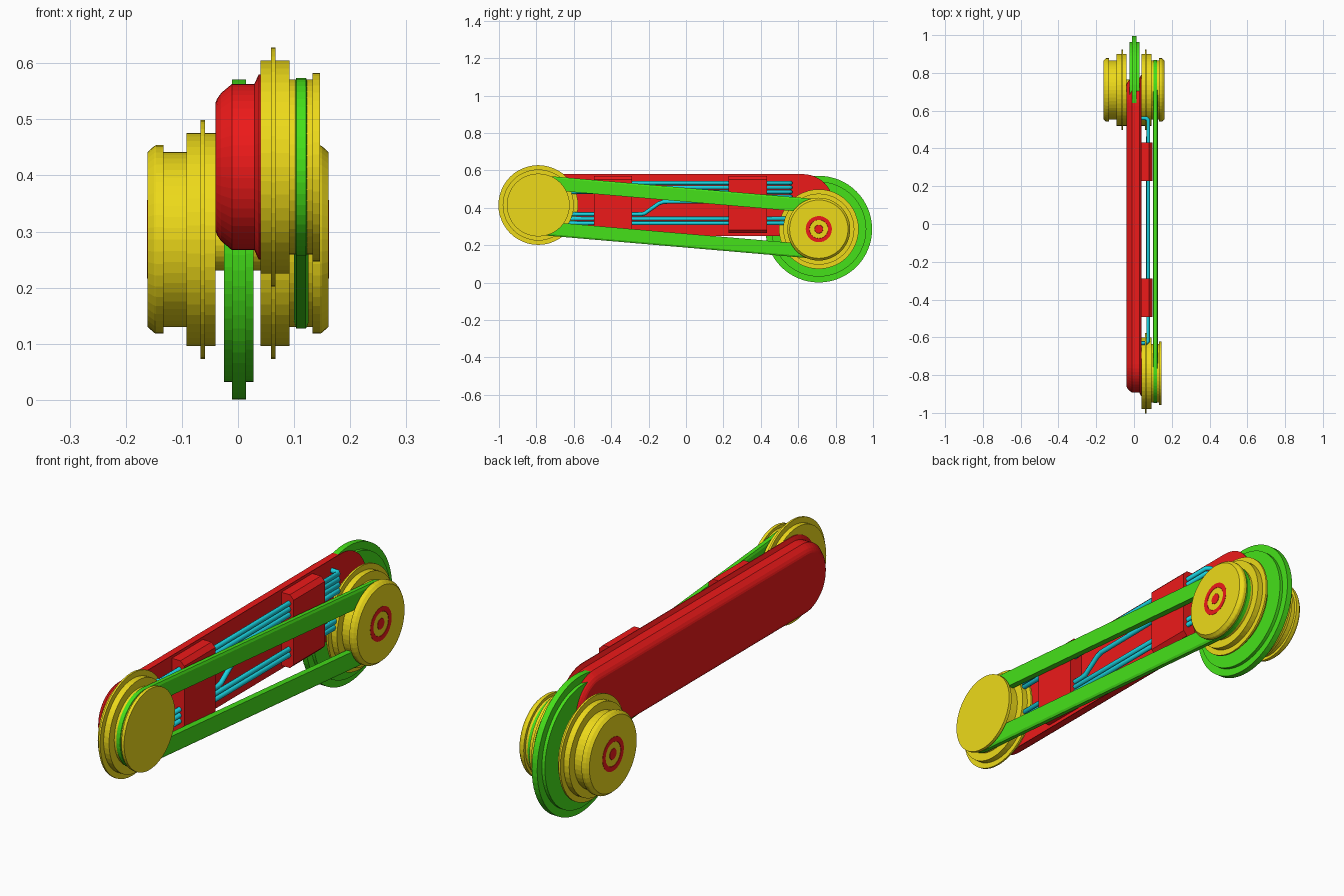
import bpy, bmesh
from math import sin, cos, pi, atan2
from mathutils import Vector

if "Cube" in bpy.data.objects:
    bpy.data.objects.remove(bpy.data.objects["Cube"])


def material(name, rgb):
    m = bpy.data.materials.new(name)
    m.diffuse_color = (*rgb, 1)
    m.use_nodes = True
    m.node_tree.nodes["Principled BSDF"].inputs["Base Color"].default_value = m.diffuse_color
    return m


RED = material("red", (0.85, 0.01, 0.01))
YELLOW = material("yellow", (0.85, 0.7, 0.01))
GREEN = material("green", (0.06, 0.75, 0.01))
CYAN = material("cyan", (0.01, 0.65, 0.75))

FRONT = (-0.79, 0.415)   # pulley centres as (y, z)
REAR = (0.71, 0.286)


def finish(name, bm, mat):
    bmesh.ops.recalc_face_normals(bm, faces=bm.faces[:])
    me = bpy.data.meshes.new(name)
    bm.to_mesh(me)
    bm.free()
    ob = bpy.data.objects.new(name, me)
    me.materials.append(mat)
    bpy.context.collection.objects.link(ob)
    return ob


def sweep(name, mat, c0, c1, profile, loop=False, half=24):
    """Carry an (x, radius) profile round two centres; equal centres give a turned part."""
    a = atan2(c1[1] - c0[1], c1[0] - c0[0])
    bm = bmesh.new()
    rings = []
    for x, r in profile:
        ring = []
        for c, start in ((c1, a - pi / 2), (c0, a + pi / 2)):
            last = half if c0 == c1 else half + 1
            for i in range(last):
                t = start + pi * i / half
                ring.append(bm.verts.new((x, c[0] + r * cos(t), c[1] + r * sin(t))))
        rings.append(ring)
    pairs = list(zip(rings, rings[1:]))
    if loop:
        pairs.append((rings[-1], rings[0]))
    else:
        bm.faces.new(rings[0])
        bm.faces.new(rings[-1])
    n = len(rings[0])
    for p, q in pairs:
        for i in range(n):
            j = (i + 1) % n
            bm.faces.new((p[i], p[j], q[j], q[i]))
    return finish(name, bm, mat)


# Arm body: rounded slab with a flared rim on the hose side
sweep("arm_body", RED, (-0.745, 0.415), (0.625, 0.415),
      [(0.04, 0.165), (0.037, 0.165), (0.029, 0.148), (-0.011, 0.148),
       (-0.03, 0.132), (-0.037, 0.122), (-0.04, 0.115)])

# Stepped pulleys, one in front and a mirrored pair at the rear
pulley = [(0.04, 0.19), (0.059, 0.19), (0.059, 0.213), (0.067, 0.213), (0.067, 0.19),
          (0.092, 0.19), (0.092, 0.156), (0.133, 0.156), (0.133, 0.168), (0.146, 0.168)]
sweep("front_pulley", YELLOW, FRONT, FRONT, pulley)
rear = pulley + [(0.15, 0.166), (0.161, 0.156)]
cap = [(0.15, 0.07), (0.162, 0.07), (0.162, 0.05), (0.158, 0.046),
       (0.158, 0.026), (0.162, 0.022)]
for side, s in (("right", 1), ("left", -1)):
    sweep("rear_pulley_" + side, YELLOW, REAR, REAR, [(s * x, r) for x, r in rear])
    sweep("axle_cap_" + side, RED, REAR, REAR, [(s * x, r) for x, r in cap], half=16)
sweep("rear_axle", YELLOW, REAR, REAR, [(-0.05, 0.055), (0.05, 0.055)], half=16)

# Green wheel with a raised central tread
sweep("rear_wheel", GREEN, REAR, REAR,
      [(-0.025, 0.254), (-0.011, 0.254), (-0.011, 0.285), (0.014, 0.285),
       (0.014, 0.254), (0.028, 0.254)], half=32)

# Drive belt round the outer pulley grooves
sweep("drive_belt", GREEN, FRONT, REAR,
      [(0.10, 0.085), (0.10, 0.15), (0.104, 0.159), (0.121, 0.159),
       (0.126, 0.15), (0.126, 0.085)], loop=True)

# Hose clamps with chamfered outer edges
for name, y in (("front_clamp", -0.39), ("rear_clamp", 0.33)):
    bm = bmesh.new()
    bmesh.ops.create_cube(bm, size=1)
    for v in bm.verts:
        v.co = Vector((0.065 + v.co.x * 0.065, y + v.co.y * 0.205, 0.417 + v.co.z * 0.305))
    edges = [e for e in bm.edges if all(v.co.x > 0.09 for v in e.verts)
             and abs(e.verts[0].co.y - e.verts[1].co.y) > 0.1]
    bmesh.ops.bevel(bm, geom=edges, offset=0.018, segments=1, affect='EDGES')
    finish(name, bm, RED)


# Hoses, both ends turning into the body
def hose(name, pts):
    cu = bpy.data.curves.new(name, 'CURVE')
    cu.dimensions = '3D'
    cu.bevel_depth = 0.0105
    cu.bevel_resolution = 2
    cu.use_fill_caps = True
    sp = cu.splines.new('POLY')
    (ya, za), (yb, zb) = pts[0], pts[-1]
    full = ([(0.035, ya, za), (0.065, ya, za), (0.075, ya + 0.01, za)]
            + [(0.075, y, z) for y, z in pts[1:-1]]
            + [(0.075, yb - 0.01, zb), (0.065, yb, zb), (0.035, yb, zb)])
    sp.points.add(len(full) - 1)
    for p, co in zip(sp.points, full):
        p.co = (*co, 1)
    cu.materials.append(CYAN)
    ob = bpy.data.objects.new(name, cu)
    bpy.context.collection.objects.link(ob)


for i, z in enumerate((0.533, 0.509, 0.485, 0.342, 0.318)):
    hose(f"hose_{i + 1}", [(-0.63, z), (0.56, z)])
hose("crossing_hose", [(-0.63, 0.366), (-0.24, 0.366), (-0.22, 0.371), (-0.145, 0.424),
                       (-0.12, 0.432), (0.24, 0.435), (0.4, 0.46), (0.56, 0.46)])
